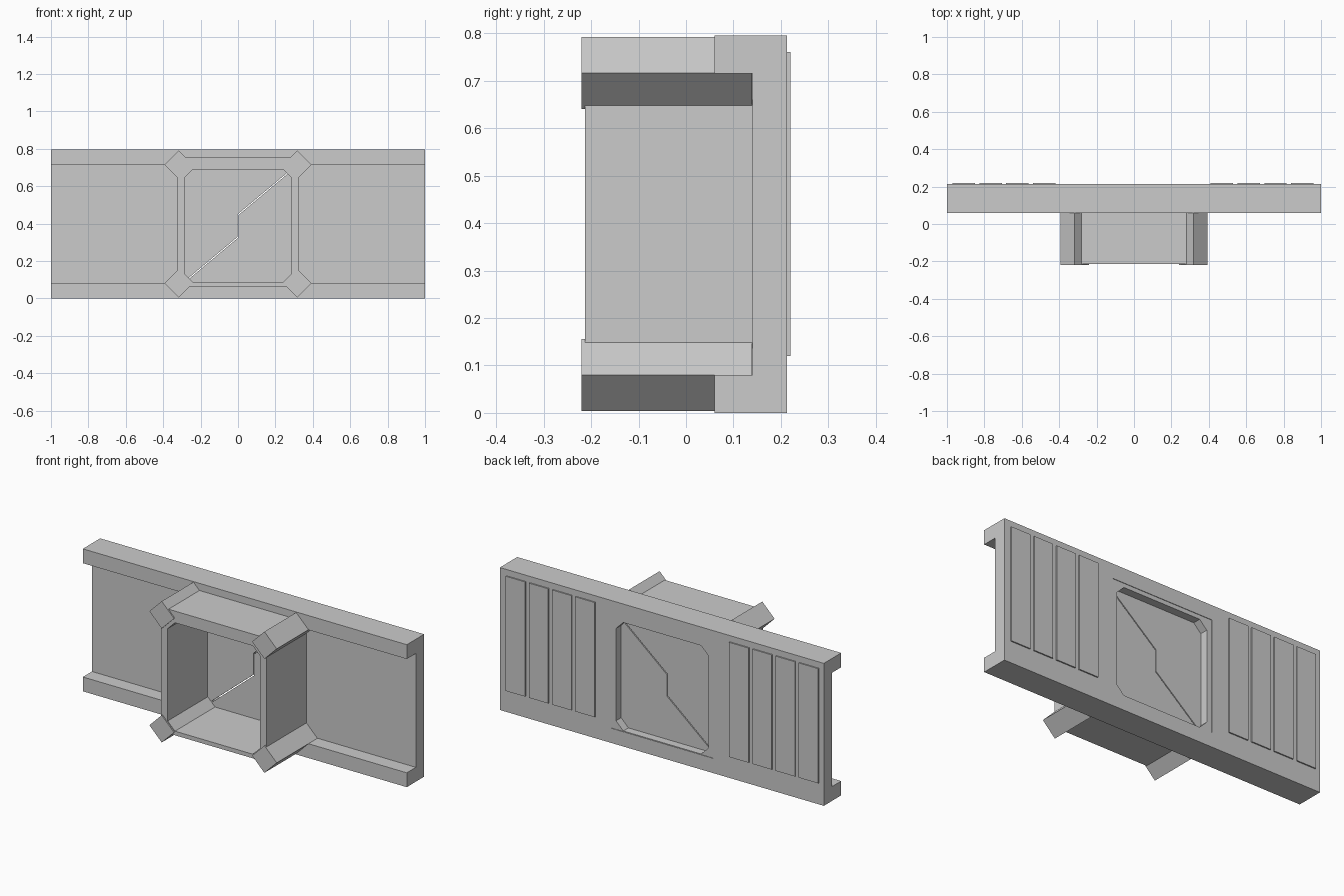
import bpy, bmesh

if "Cube" in bpy.data.objects:
    bpy.data.objects.remove(bpy.data.objects["Cube"])


def make_object(name, bm):
    bmesh.ops.recalc_face_normals(bm, faces=bm.faces)
    mesh = bpy.data.meshes.new(name)
    bm.to_mesh(mesh)
    bm.free()
    ob = bpy.data.objects.new(name, mesh)
    bpy.context.collection.objects.link(ob)
    return ob


def prism(name, outline, y0, y1):
    """Extrude an (x, z) outline from y0 to y1."""
    bm = bmesh.new()
    a = [bm.verts.new((x, y0, z)) for x, z in outline]
    b = [bm.verts.new((x, y1, z)) for x, z in outline]
    n = len(a)
    bm.faces.new(a)
    bm.faces.new(b[::-1])
    for i in range(n):
        j = (i + 1) % n
        bm.faces.new((a[i], b[i], b[j], a[j]))
    return make_object(name, bm)


def octagon(hx, z0, z1, c):
    """Rectangle outline with corners cut by c."""
    return [(-hx, z0 + c), (-hx, z1 - c), (-hx + c, z1), (hx - c, z1),
            (hx, z1 - c), (hx, z0 + c), (hx - c, z0), (-hx + c, z0)]


def rect(x0, x1, z0, z1):
    return [(x0, z0), (x1, z0), (x1, z1), (x0, z1)]


def ring(name, outer, inner, y0, y1):
    bm = bmesh.new()
    loops = [[bm.verts.new((x, y, z)) for x, z in pts]
             for pts, y in ((outer, y0), (outer, y1), (inner, y1), (inner, y0))]
    n = len(outer)
    for k in range(4):
        p, q = loops[k], loops[(k + 1) % 4]
        for i in range(n):
            j = (i + 1) % n
            bm.faces.new((p[i], p[j], q[j], q[i]))
    return make_object(name, bm)


# Wall: C-channel profile (y, z) swept along x
profile = [(0.06, 0), (0.213, 0), (0.213, 0.795), (0.06, 0.795),
           (0.06, 0.715), (0.14, 0.715), (0.14, 0.08), (0.06, 0.08)]
bm = bmesh.new()
face = bm.faces.new([bm.verts.new((-1, y, z)) for y, z in profile])
ext = bmesh.ops.extrude_face_region(bm, geom=[face])
bmesh.ops.translate(bm, vec=(2, 0, 0),
                    verts=[v for v in ext["geom"] if isinstance(v, bmesh.types.BMVert)])
wall = make_object("channel_wall", bm)

# Doorway opening through the wall
cutter = prism("doorway_cutter", rect(-0.315, 0.315, 0.082, 0.713), 0.1, 0.3)
cutter.hide_render = True
cutter.hide_viewport = True
mod = wall.modifiers.new("doorway", 'BOOLEAN')
mod.operation = 'DIFFERENCE'
mod.solver = 'EXACT'
mod.object = cutter

# Door tunnel with a chamfered opening
ring("door_tunnel", octagon(0.325, 0.062, 0.755, 0.01),
     octagon(0.285, 0.085, 0.69, 0.045), -0.213, 0.21)

# Diamond corner posts
for side, sx in (("left", -1), ("right", 1)):
    for level, z in (("lower", 0.08), ("upper", 0.716)):
        x, r = sx * 0.317, 0.076
        prism(f"corner_post_{level}_{side}",
              [(x - r, z), (x, z - r), (x + r, z), (x, z + r)], -0.22, 0.139)

# Two door leaves meeting on a zigzag seam
cz, gap = 0.3875, 0.002
leaf = [(-0.2625, -0.28), (-0.287, -0.2575), (-0.287, 0.2575), (-0.24, 0.3045),
        (0.24, 0.3045), (0.2625, 0.28), (0, 0.06), (0, -0.06)]
for name, s in (("door_leaf_upper", 1), ("door_leaf_lower", -1)):
    prism(name, [(s * (x - gap), cz + s * (z + gap)) for x, z in leaf], 0.14, 0.165)

# Raised panels on the back
for side, start in (("left", -0.97), ("right", 0.41)):
    for i in range(4):
        x = start + i * 0.1433
        prism(f"back_panel_{side}_{i + 1}", rect(x, x + 0.12, 0.12, 0.76), 0.205, 0.22)
